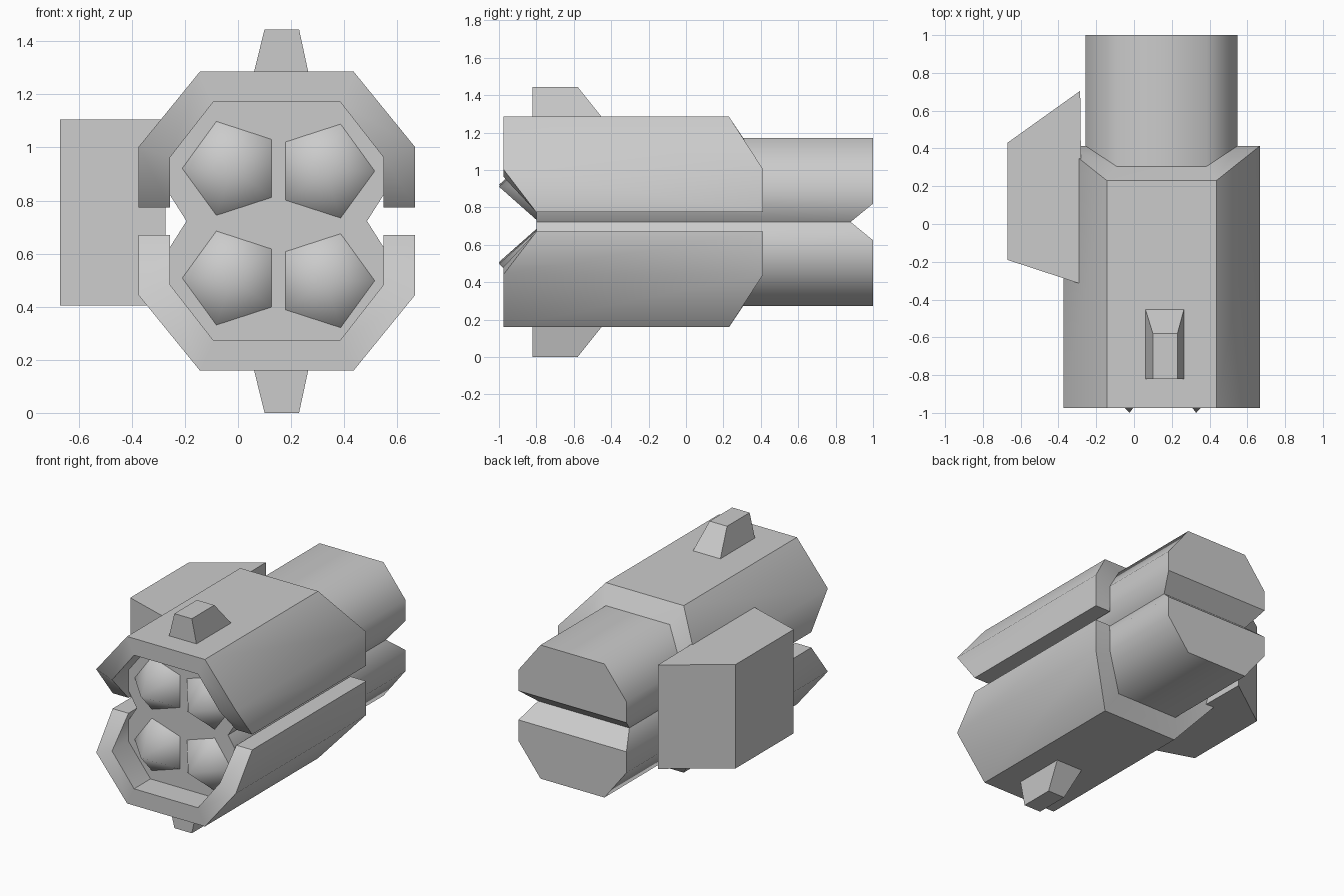
import bpy, bmesh, math
from mathutils import Vector

if "Cube" in bpy.data.objects:
    bpy.data.objects.remove(bpy.data.objects["Cube"])

CENTRE = Vector((0.146, 0, 0.7225))

grey = bpy.data.materials.new("plain grey")
grey.use_nodes = True
grey.diffuse_color = (0.6, 0.6, 0.6, 1)
grey.node_tree.nodes["Principled BSDF"].inputs["Base Color"].default_value = (0.6, 0.6, 0.6, 1)


def make(name, verts, faces, angle=0, mirror=False, place=CENTRE):
    """Mesh object with sharp edges above the angle, optionally mirrored in z."""
    mesh = bpy.data.meshes.new(name)
    bm = bmesh.new()
    vs = [bm.verts.new(v) for v in verts]
    for f in faces:
        bm.faces.new([vs[i] for i in f])
    bmesh.ops.recalc_face_normals(bm, faces=bm.faces)
    bm.to_mesh(mesh)
    bm.free()
    mesh.materials.append(grey)
    ob = bpy.data.objects.new(name, mesh)
    bpy.context.collection.objects.link(ob)
    ob.location = place
    if angle:
        bpy.ops.object.select_all(action="DESELECT")
        ob.select_set(True)
        bpy.context.view_layer.objects.active = ob
        bpy.ops.object.shade_smooth_by_angle(angle=math.radians(angle))
    if mirror:
        mod = ob.modifiers.new("mirror", "MIRROR")
        mod.use_axis = (False, False, True)
    return ob


def both_sides(points):
    """Right-hand half of an arch, then the left-hand half in reverse."""
    return [(-p[0], *p[1:]) for p in points] + list(reversed(points))


def prism(name, loop_a, loop_b, **kw):
    n = len(loop_a)
    sides = [(i, (i + 1) % n, n + (i + 1) % n, n + i) for i in range(n)]
    return make(name, loop_a + loop_b, sides + [range(n), range(n, 2 * n)], **kw)


# Outer shells: x, z, front y, back y along the outer and inner arch
outer = both_sides([(0.52, 0.052, -0.80, 0.413), (0.52, 0.28, -0.975, 0.413),
                    (0.29, 0.5625, -0.975, 0.23)])
inner = both_sides([(0.402, 0.052, -0.80, 0.413), (0.402, 0.24, -0.975, 0.413),
                    (0.238, 0.45, -0.975, 0.305)])
n = len(outer)
verts = []
for arch in (outer, inner):
    verts += [(x, yf, z) for x, z, yf, yb in arch]
    verts += [(x, yb, z) for x, z, yf, yb in arch]
rings = (0, n, 3 * n, 2 * n)      # outer front, outer back, inner back, inner front
faces = [rings, [r + n - 1 for r in rings]]
for a, b in zip(rings, rings[1:] + rings[:1]):
    faces += [(a + i, a + i + 1, b + i + 1, b + i) for i in range(n - 1)]
make("outer_shells", verts, faces, angle=45, mirror=True)

# Twin barrel core with a waist groove and a wedge notch at the rear
core = both_sides([(0.34, 0, 0.88), (0.402, 0.098, 1), (0.402, 0.24, 1), (0.238, 0.45, 1)])
n = len(core)
verts = [(x, -0.80, z) for x, z, y in core] + [(x, y, z) for x, z, y in core]
faces = [(i, i + 1, n + i + 1, n + i) for i in range(n - 1)]
faces += [range(n), range(n + 1, 2 * n - 1), (n, n + 1, 2 * n - 2, 2 * n - 1)]
barrel = make("barrel_core", verts, faces, angle=58, mirror=True)
for e in barrel.data.edges:
    a, b = (barrel.data.vertices[i].co for i in e.vertices)
    if abs(a.x - b.x) + abs(a.z - b.z) > 0.001 or a.z < 0.001:
        e.use_edge_sharp = True

# Sight lugs above and below
base = [(x, y, 0.56) for x, y in ((-0.086, -0.82), (0.119, -0.82), (0.119, -0.45), (-0.086, -0.45))]
top = [(x, y, 0.7225) for x, y in ((-0.046, -0.82), (0.084, -0.82), (0.084, -0.58), (-0.046, -0.58))]
prism("sight_lugs", base, top, mirror=True)

# Side block
plan = [(-0.67, 0.43), (-0.285, 0.705), (-0.273, -0.32), (-0.67, -0.19)]
prism("side_block", [(x, y, 0.405) for x, y in plan], [(x, y, 1.105) for x, y in plan],
      place=Vector((0, 0, 0)))

# Five-sided warhead cones, points facing outward
for side, x, z in ((-1, -0.024, 0.921), (1, 0.329, 0.911)):
    for row, drop in (("upper", 0), ("lower", 0.413)):
        ring = []
        for k in range(5):
            a = k * math.tau / 5
            ring.append((side * 0.186 * math.cos(a), 0.2, 0.186 * math.sin(a)))
        faces = [(k, (k + 1) % 5, 5) for k in range(5)] + [range(5)]
        cone = make(f"{row}_{'left' if side > 0 else 'right'}_warhead", ring + [(0, 0, 0)],
                    faces, angle=75, place=Vector((x, -1, z - drop)))
